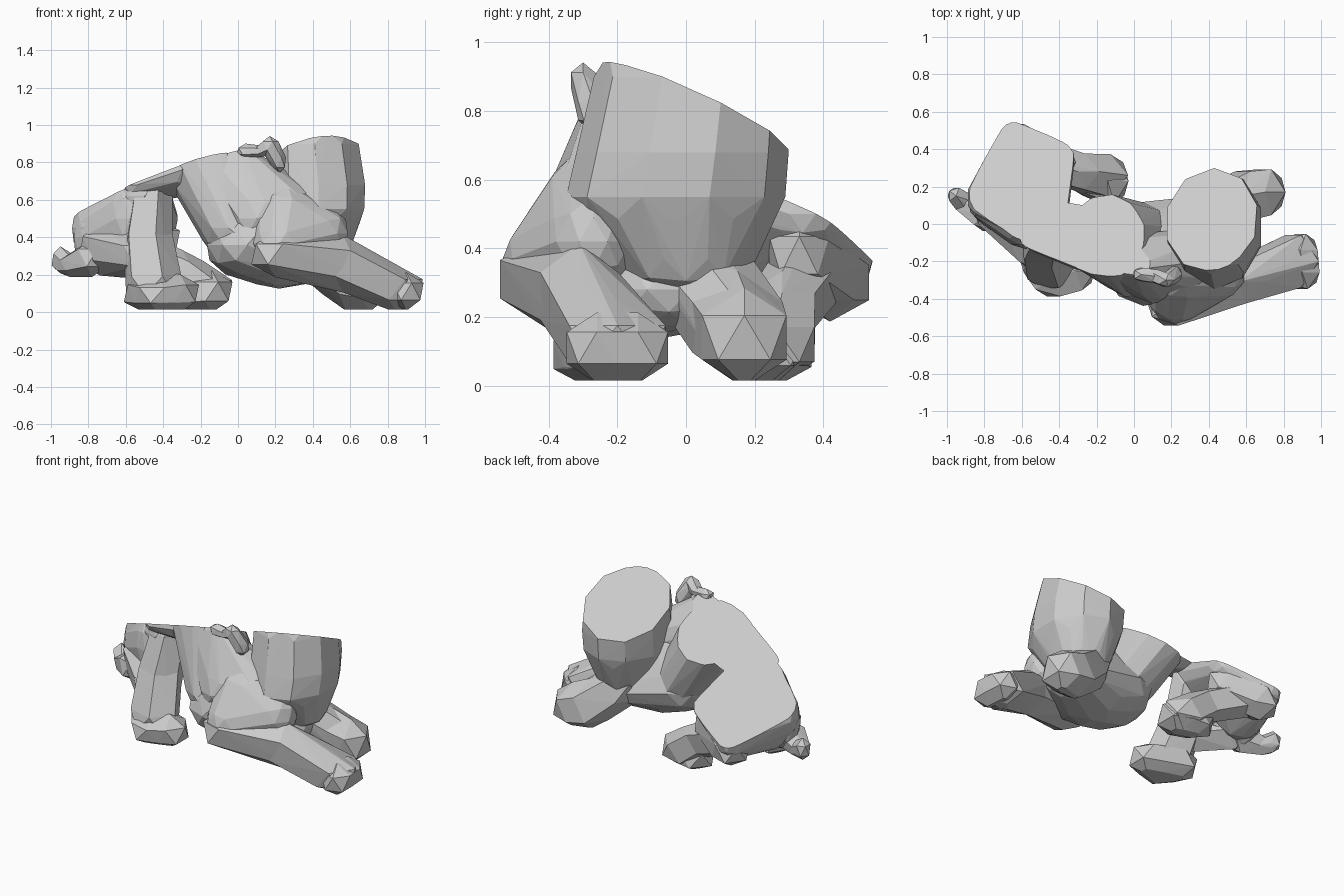
import bpy, bmesh
from mathutils import Vector, Matrix

if "Cube" in bpy.data.objects:
    bpy.data.objects.remove(bpy.data.objects["Cube"])

# Sloping cut that slices off the top of the figure: z = 0.74 + 0.2x - 0.46y
CUT_POINT = Vector((0.0, 0.0, 0.74))
CUT_NORMAL = Vector((-0.2, 0.46, 1.0)).normalized()


def trim(bm, point, normal):
    """Slice with a plane and close the opening."""
    geom = bm.verts[:] + bm.edges[:] + bm.faces[:]
    bmesh.ops.bisect_plane(bm, geom=geom, plane_co=point, plane_no=normal, clear_outer=True)
    edges = [e for e in bm.edges if e.is_boundary]
    if edges:
        bmesh.ops.holes_fill(bm, edges=edges, sides=0)


def chunk(bm_all, blobs, cut=True, sub=1):
    """Faceted convex skin wrapped around ellipsoids (x, y, z, rx, ry, rz)."""
    src = bmesh.new()
    for x, y, z, rx, ry, rz in blobs:
        m = Matrix.Translation((x, y, z)) @ Matrix.Diagonal((rx, ry, rz, 1))
        bmesh.ops.create_icosphere(src, subdivisions=sub, radius=1.03, matrix=m)
    bm = bmesh.new()
    for v in src.verts:
        bm.verts.new(v.co)
    src.free()
    bmesh.ops.convex_hull(bm, input=bm.verts[:])
    bmesh.ops.delete(bm, geom=[v for v in bm.verts if not v.link_faces], context='VERTS')
    if cut:
        trim(bm, CUT_POINT, CUT_NORMAL)
    trim(bm, Vector((0, 0, 0.015)), Vector((0, 0, -1)))
    bmesh.ops.recalc_face_normals(bm, faces=bm.faces[:])
    tmp = bpy.data.meshes.new("tmp")
    bm.to_mesh(tmp)
    bm.free()
    bm_all.from_mesh(tmp)
    bpy.data.meshes.remove(tmp)


def part(name, *chunks, cut=True, sub=2):
    """One object made of one or more overlapping chunks."""
    bm = bmesh.new()
    for blobs in chunks:
        chunk(bm, blobs, cut, sub)
    me = bpy.data.meshes.new(name)
    bm.to_mesh(me)
    bm.free()
    ob = bpy.data.objects.new(name, me)
    bpy.context.collection.objects.link(ob)
    return ob


def limb(name, blobs, cut=True, sub=1):
    """Chain of chunks between consecutive joints."""
    return part(name, *[blobs[i:i + 2] for i in range(len(blobs) - 1)], cut=cut, sub=sub)


# Barrel-shaped head
part("head", [(.41, .02, .9, .24, .28, .15), (.43, -.01, .68, .255, .3, .12),
              (.43, -.03, .55, .25, .31, .14), (.43, .0, .37, .18, .2, .12)])

# Torso and chest curling under the head
part("torso", [(-.23, -.04, .82, .16, .22, .25), (-.13, -.09, .82, .12, .19, .22),
               (-.05, -.14, .45, .15, .24, .15), (.08, -.15, .34, .2, .25, .16)])
part("chest", [(.05, -.16, .36, .22, .27, .18), (.22, -.14, .28, .22, .24, .15),
               (.4, -.05, .28, .16, .2, .12), (.2, -.2, .53, .16, .2, .13)])
part("front_wall", [(-.1, -.18, .74, .1, .11, .12), (.02, -.24, .8, .05, .05, .1),
                    (.1, -.24, .5, .16, .18, .18), (.28, -.2, .56, .14, .17, .15)])
part("shoulder", [(.24, -.25, .54, .17, .16, .15), (.22, -.39, .37, .14, .14, .12),
                  (.44, -.27, .42, .15, .13, .15)])

# Small strap bridging torso and head
limb("strap", [(.04, -.27, .86, .05, .04, .04), (.12, -.28, .86, .04, .04, .03),
               (.17, -.3, .89, .05, .04, .05), (.22, -.27, .8, .04, .05, .06)], cut=False)

# Front legs
limb("near_front_leg", [(.2, -.42, .31, .14, .14, .12), (.56, -.31, .26, .14, .13, .15),
                        (.85, -.2, .12, .15, .16, .12)])
part("near_front_toes", [(.89, -.14, .11, .1, .1, .1), (.9, -.26, .11, .1, .1, .1)], sub=1)
limb("far_front_leg", [(.42, .06, .3, .15, .16, .13), (.58, .15, .17, .14, .15, .16),
                       (.7, .17, .14, .12, .14, .14)])

# Hindquarters and waist
part("hindquarters", [(-.75, .14, .45, .14, .14, .16), (-.64, .42, .4, .1, .13, .16),
                      (-.42, .34, .5, .1, .12, .1), (-.5, .0, .62, .14, .14, .14),
                      (-.7, .16, .33, .12, .14, .11)])
part("near_flank", [(-.76, .1, .4, .12, .1, .18), (-.58, -.02, .5, .12, .11, .2)])
part("waist", [(-.54, .1, .68, .12, .24, .1), (-.3, .0, .76, .1, .24, .14)])
part("far_hip", [(-.62, .42, .3, .12, .13, .11), (-.43, .33, .38, .13, .1, .12)], sub=1)

# Tail stub
limb("tail", [(-.78, .05, .29, .1, .1, .1), (-.9, .11, .25, .07, .06, .06),
              (-.95, .15, .28, .05, .05, .07)], cut=False)

# Rear legs and feet
limb("near_rear_leg", [(-.46, -.05, .58, .12, .12, .14), (-.48, -.12, .36, .14, .13, .13),
                       (-.45, -.22, .14, .16, .14, .11)])
limb("near_rear_hock", [(-.74, .05, .34, .12, .1, .14), (-.52, -.14, .3, .12, .12, .12)])
part("near_rear_foot", [(-.5, -.19, .1, .12, .13, .1), (-.43, -.29, .09, .13, .11, .09),
                        (-.31, -.25, .1, .11, .12, .1)], sub=1)
limb("far_rear_leg", [(-.56, .36, .33, .13, .12, .12), (-.3, .28, .22, .13, .11, .11),
                      (-.17, .26, .12, .15, .13, .11)])
part("far_rear_foot", [(-.24, .26, .1, .14, .12, .1), (-.14, .23, .11, .12, .14, .11)], sub=1)
